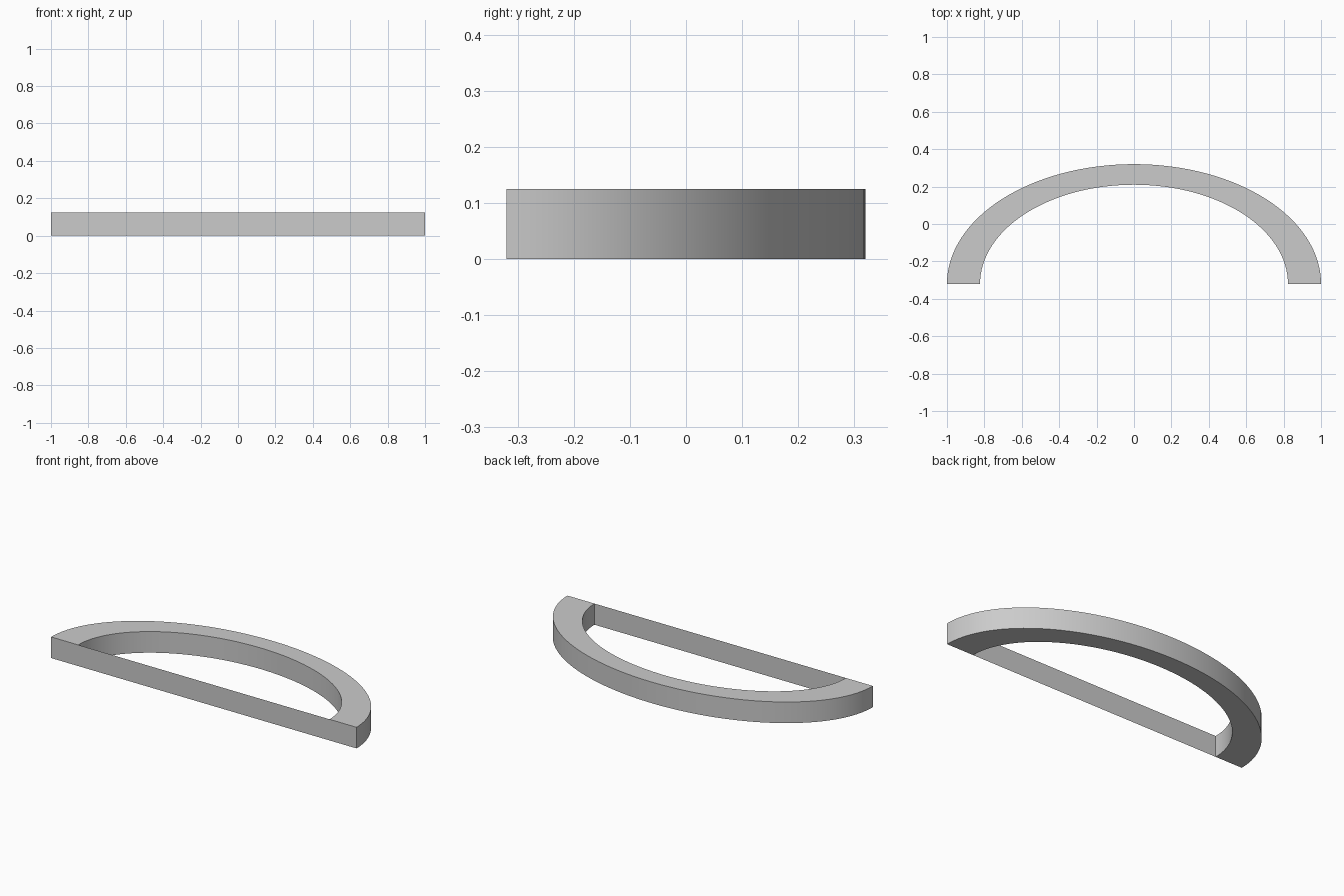
import bpy
import bmesh
from math import cos, sin, pi

cube = bpy.data.objects.get("Cube")
if cube:
    bpy.data.objects.remove(cube, do_unlink=True)

HEIGHT = 0.125
FRONT_Y = -0.32
OUTER = (1.0, 0.64)
INNER = (0.823, 0.53)
SEGMENTS = 64

grey = bpy.data.materials.new("light grey")
grey.use_nodes = True
colour = (0.6, 0.6, 0.6, 1)
grey.diffuse_color = colour
grey.node_tree.nodes["Principled BSDF"].inputs["Base Color"].default_value = colour


def add_object(name, bm):
    mesh = bpy.data.meshes.new(name)
    bm.to_mesh(mesh)
    bm.free()
    mesh.materials.append(grey)
    obj = bpy.data.objects.new(name, mesh)
    bpy.context.collection.objects.link(obj)
    return obj


def half_ellipse(bm, radii):
    angles = [pi * i / SEGMENTS for i in range(SEGMENTS + 1)]
    return [bm.verts.new((radii[0] * cos(a), FRONT_Y + radii[1] * sin(a), 0)) for a in angles]


# Curved band: a half elliptical strip raised to full height
bm = bmesh.new()
outer, inner = half_ellipse(bm, OUTER), half_ellipse(bm, INNER)
for i in range(SEGMENTS):
    bm.faces.new((outer[i], outer[i + 1], inner[i + 1], inner[i]))
raised = bmesh.ops.extrude_face_region(bm, geom=bm.faces[:], use_keep_orig=True)
top = [g for g in raised["geom"] if isinstance(g, bmesh.types.BMVert)]
bmesh.ops.translate(bm, verts=top, vec=(0, 0, HEIGHT))
bmesh.ops.recalc_face_normals(bm, faces=bm.faces[:])
arch = add_object("curved_band", bm)
bpy.context.view_layer.objects.active = arch
arch.select_set(True)
bpy.ops.object.shade_smooth_by_angle()

# Thin front panel closing the span between the band ends
bm = bmesh.new()
w = INNER[0]
bm.faces.new([bm.verts.new((x, FRONT_Y, z))
              for x, z in ((-w, 0), (w, 0), (w, HEIGHT), (-w, HEIGHT))])
add_object("front_panel", bm)
